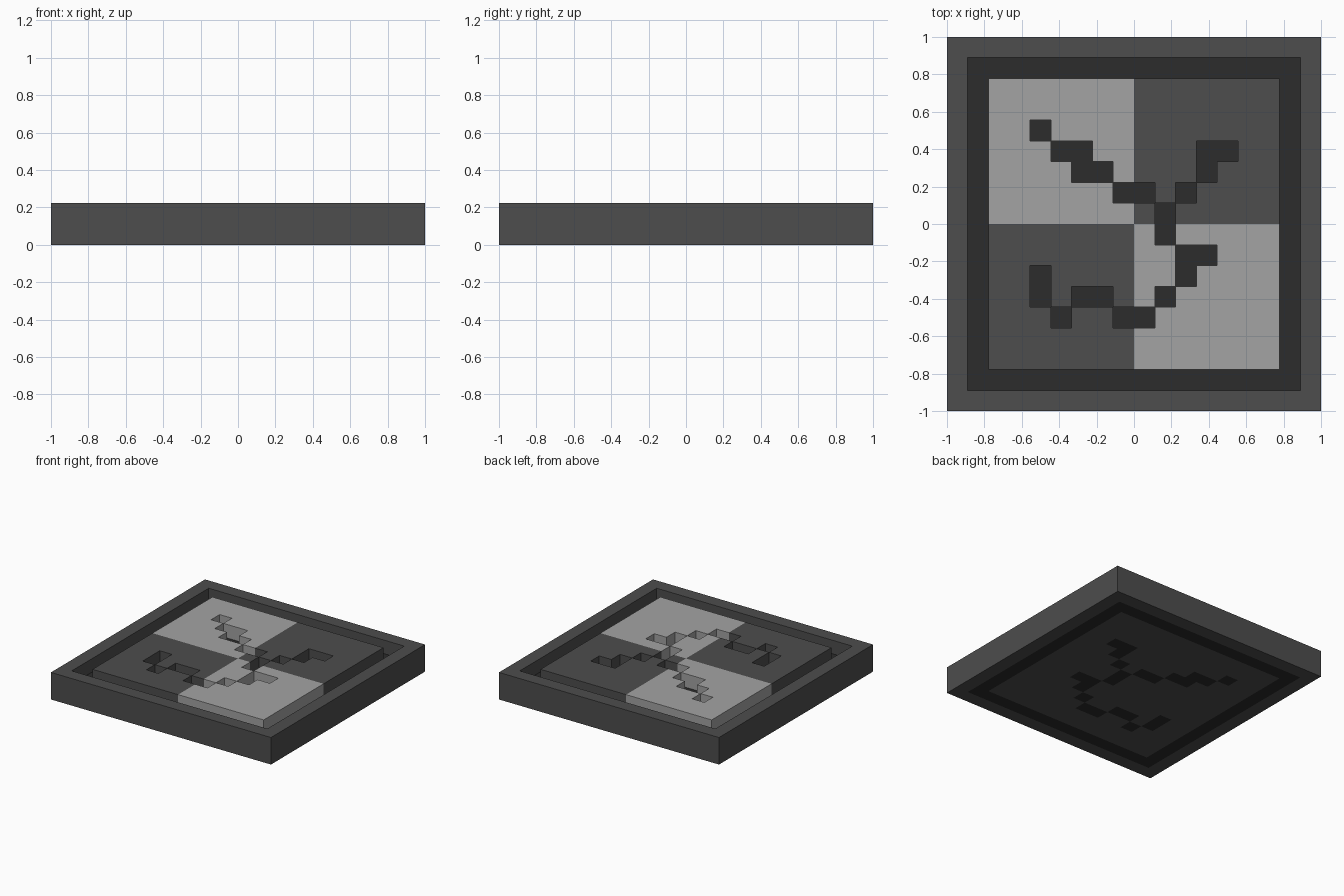
import bpy
import bmesh

if "Cube" in bpy.data.objects:
    bpy.data.objects.remove(bpy.data.objects["Cube"])

U = 1 / 9          # one cell of the 18 x 18 layout
LOW, HIGH = U, 2 * U


def material(name, value):
    m = bpy.data.materials.new(name)
    m.use_nodes = True
    colour = (value, value, value, 1)
    m.diffuse_color = colour
    m.node_tree.nodes["Principled BSDF"].inputs["Base Color"].default_value = colour
    return m


MID = material("mid grey", 0.075)
LIGHT = material("light grey", 0.366)
DARK = material("charcoal", 0.025)


def block(name, cells, z0, z1, mat):
    """Extrude a set of grid cells from z0 up to z1 as one solid."""
    bm = bmesh.new()
    for i, j in sorted(cells):
        bm.faces.new([bm.verts.new((x * U, y * U, z0)) for x, y in
                      ((i, j), (i + 1, j), (i + 1, j + 1), (i, j + 1))])
    bmesh.ops.remove_doubles(bm, verts=bm.verts[:], dist=0.001)
    bottom = bm.faces[:]
    top = bmesh.ops.extrude_face_region(bm, geom=bottom, use_keep_orig=True)["geom"]
    for v in top:
        if isinstance(v, bmesh.types.BMVert):
            v.co.z = z1
    bmesh.ops.recalc_face_normals(bm, faces=bm.faces[:])
    mesh = bpy.data.meshes.new(name)
    bm.to_mesh(mesh)
    bm.free()
    mesh.materials.append(mat)
    bpy.context.collection.objects.link(bpy.data.objects.new(name, mesh))


def ring(cell):
    """Distance of a cell from the centre, 1 to 9."""
    return max(max(c + 1, -c) for c in cell)


# Stepped crack channels, by the lower left corner of each cell
crack = {(-5, 4), (-4, 3), (-3, 3), (-3, 2), (-2, 2), (-1, 1), (0, 1),
         (1, 0), (1, -1), (2, 1), (3, 2), (3, 3), (4, 3),
         (2, -2), (3, -2), (2, -3), (1, -4), (0, -5), (-1, -5),
         (-2, -4), (-3, -4), (-4, -5), (-5, -4), (-5, -3)}
cells = {(i, j) for i in range(-9, 9) for j in range(-9, 9)}
frame = {c for c in cells if ring(c) == 9}
moat = {c for c in cells if ring(c) == 8}
tiles = cells - frame - moat - crack
light = {c for c in tiles if (c[0] < 0) != (c[1] < 0)}

# Outer rim and sunken channel floors
block("outer_frame", frame, 0, HIGH, MID)
block("moat_floor", moat, 0, LOW, DARK)
block("crack_floor", crack, 0, LOW, DARK)

# Four quadrant tiles, the light ones resting on a mid grey base
for name, left, back in (("front_left", True, False), ("back_right", False, True),
                         ("front_right", False, False), ("back_left", True, True)):
    quad = {c for c in tiles if (c[0] >= 0) == left and (c[1] >= 0) == back}
    if quad <= light:
        block(name + "_base", quad, 0, LOW, MID)
        block(name + "_tile", quad, LOW, HIGH, LIGHT)
    else:
        block(name + "_tile", quad, 0, HIGH, MID)
